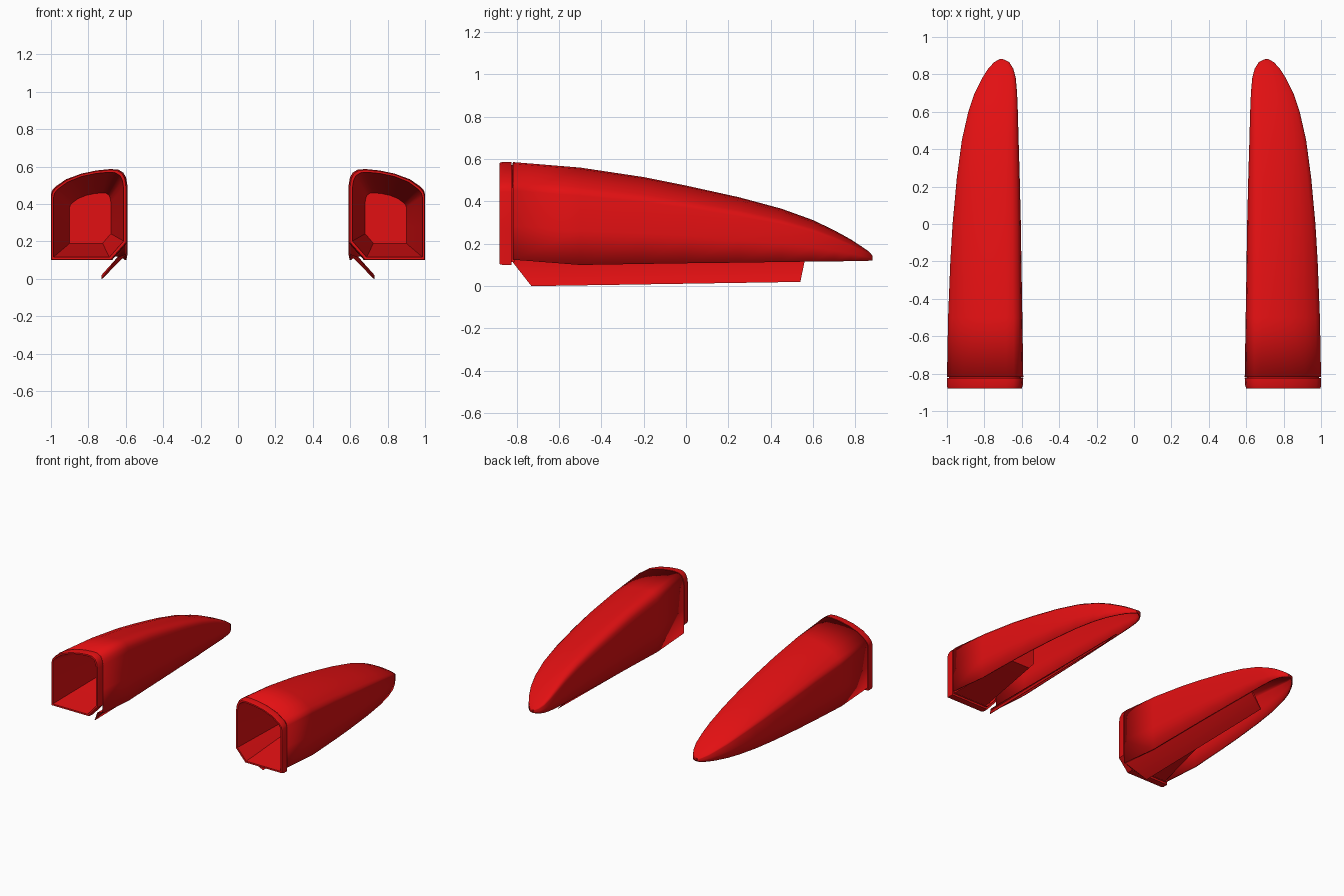
import bpy, bmesh
from math import radians

if "Cube" in bpy.data.objects:
    bpy.data.objects.remove(bpy.data.objects["Cube"], do_unlink=True)

# Single glossy body colour
red = bpy.data.materials.new("bright_red")
red.use_nodes = True
colour = (0.76, 0.005, 0.006, 1)
red.diffuse_color = colour
red.node_tree.nodes["Principled BSDF"].inputs["Base Color"].default_value = colour

# Cross-section as fractions of width and height, outer bottom to inner bottom
ARCH = [(1, 0), (1, .35), (1, .71), (.985, .755), (.94, .8), (.8, .885), (.6, .95),
        (.4, .985), (.22, 1), (.12, .995), (.05, .96), (.015, .9), (0, .82), (0, .4)]
OPEN = ARCH + [(0, 0)]
CLOSED = ARCH + [(0, .19), (.17, .03), (.2, 0)]


def section(profile, y, x_in, x_out, low, high):
    return [(x_in + s * (x_out - x_in), y, low + t * (high - low)) for s, t in profile]


def loft(name, rings, closed=False, cap=False, flip=False, thickness=0):
    """Skin a list of rings, then mirror the part to the other side."""
    bm = bmesh.new()
    grid = [[bm.verts.new(p) for p in ring] for ring in rings]
    count = len(rings[0])
    for a, b in zip(grid, grid[1:]):
        for j in range(count if closed else count - 1):
            k = (j + 1) % count
            quad = [a[j], b[j], b[k], a[k]]
            bm.faces.new(quad[::-1] if flip else quad)
    if cap:
        bm.faces.new(grid[-1] if not flip else grid[-1][::-1])
        if cap == "both":
            bm.faces.new(grid[0])
            bmesh.ops.recalc_face_normals(bm, faces=bm.faces)
    mesh = bpy.data.meshes.new(name)
    bm.to_mesh(mesh)
    bm.free()
    mesh.materials.append(red)
    obj = bpy.data.objects.new(name, mesh)
    bpy.context.collection.objects.link(obj)
    bpy.ops.object.select_all(action="DESELECT")
    obj.select_set(True)
    bpy.context.view_layer.objects.active = obj
    bpy.ops.object.shade_smooth_by_angle(angle=radians(35))
    if thickness:
        wall = obj.modifiers.new("wall", "SOLIDIFY")
        wall.thickness = thickness
        wall.offset = -1
    obj.modifiers.new("pair", "MIRROR").use_axis[0] = True
    return obj


# Tapering shell, open underneath: y, inner x, outer x, bottom, top
stations = [
    (-.818, .592, 1, .125, .586), (-.5, .597, .994, .1, .56),
    (-.2, .602, .982, .105, .515), (0, .605, .97, .108, .475),
    (.25, .611, .947, .111, .42), (.45, .617, .92, .114, .366),
    (.6, .621, .886, .116, .312), (.7, .625, .852, .117, .264),
    (.78, .632, .812, .118, .22), (.83, .645, .78, .119, .187),
    (.865, .667, .748, .12, .163), (.88, .697, .722, .121, .145),
]
loft("pod_shell", [section(OPEN, *s) for s in stations], cap=True, thickness=.008)

# Intake lip that turns inward into a narrowing duct with a blind end
lip = [
    (-.81, .605, .99, .115, .572), (-.824, .605, .99, .115, .572),
    (-.824, .592, 1, .1, .587), (-.865, .595, 1, .1, .587),
    (-.88, .6, .996, .104, .582), (-.88, .612, .986, .116, .57),
    (-.82, .618, .98, .122, .563), (-.3, .68, .9, .19, .46),
]
loft("intake_duct", [section(CLOSED, *s) for s in lip], closed=True, cap=True, flip=True)

# Canted keel fin under the inner edge
front = [(.593, -.82, .135), (.645, -.82, .115), (.73, -.73, 0), (.724, -.73, .002)]
back = [(.62, .56, .122), (.645, .56, .115), (.73, .54, .02), (.724, .54, .022)]
loft("keel_fin", [front, back], closed=True, cap="both")
